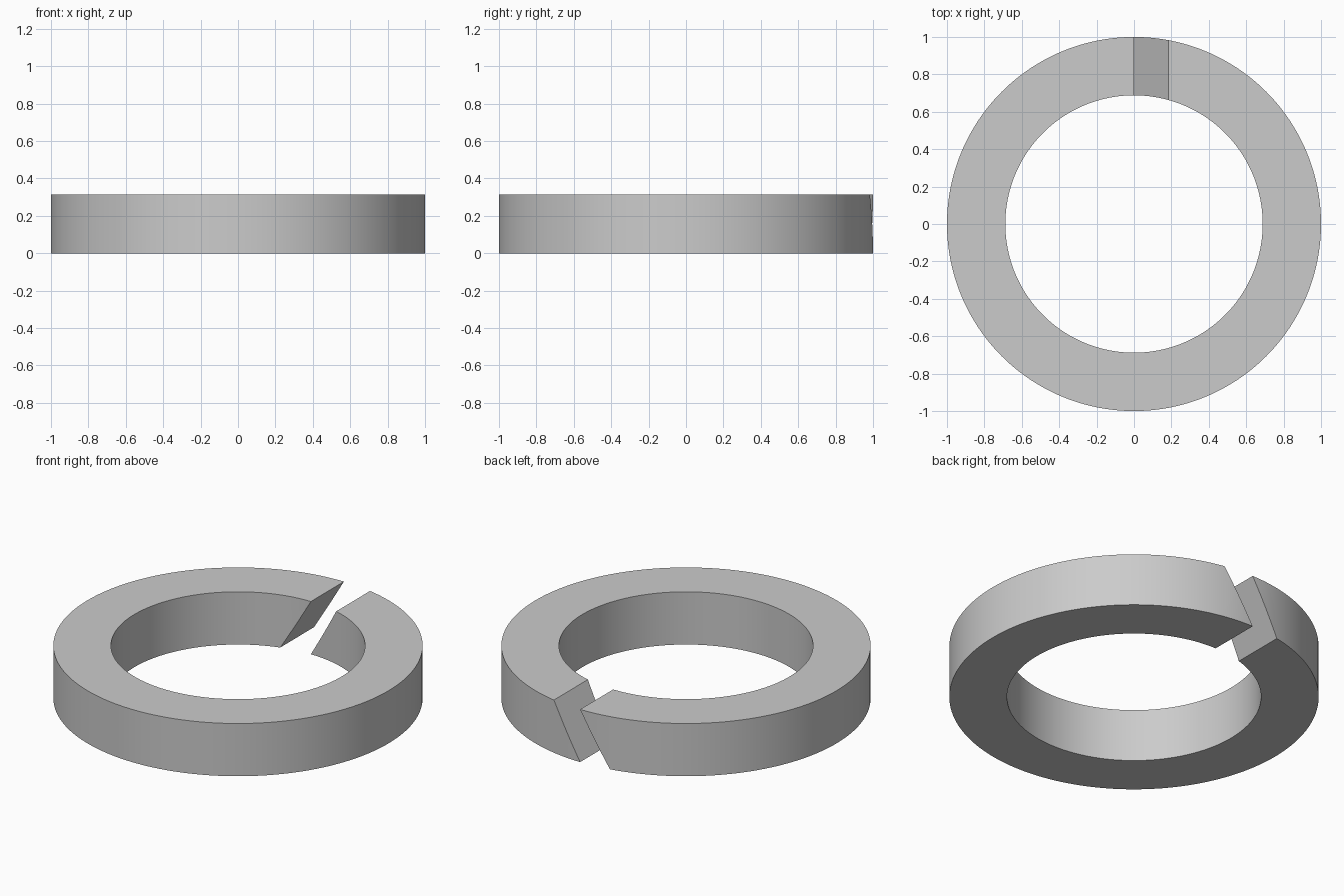
import bpy, bmesh, math

if "Cube" in bpy.data.objects:
    bpy.data.objects.remove(bpy.data.objects["Cube"])

R_OUT, R_IN, H = 1.0, 0.688, 0.315   # ring size
GAP = 0.185                          # slot width, also its slant over the height
SEGMENTS = 192


def make_object(name, bm):
    bmesh.ops.recalc_face_normals(bm, faces=bm.faces)
    mesh = bpy.data.meshes.new(name)
    bm.to_mesh(mesh)
    bm.free()
    obj = bpy.data.objects.new(name, mesh)
    bpy.context.collection.objects.link(obj)
    return obj


# Ring: rectangular section spun around z
bm = bmesh.new()
section = [bm.verts.new((0, r, z)) for r, z in
           ((R_IN, 0), (R_OUT, 0), (R_OUT, H), (R_IN, H))]
edges = [bm.edges.new((section[i], section[(i + 1) % 4])) for i in range(4)]
bmesh.ops.spin(bm, geom=section + edges, cent=(0, 0, 0), axis=(0, 0, 1),
               angle=math.tau, steps=SEGMENTS, use_merge=True)
bmesh.ops.remove_doubles(bm, verts=bm.verts, dist=1e-5)
ring = make_object("split_washer", bm)

# Slanted slot cutter: parallelogram in xz, extruded along y
bm = bmesh.new()
profile = []
for z, side in ((-0.1, -1), (-0.1, 0), (H + 0.1, 0), (H + 0.1, -1)):
    profile.append(bm.verts.new((GAP * z / H + GAP * side, 0.4, z)))
face = bm.faces.new(profile)
new = bmesh.ops.extrude_face_region(bm, geom=[face])["geom"]
bmesh.ops.translate(bm, vec=(0, 0.8, 0),
                    verts=[v for v in new if isinstance(v, bmesh.types.BMVert)])
cutter = make_object("slot_cutter", bm)
cutter.hide_render = True

# Cut the slot
cut = ring.modifiers.new("slot", "BOOLEAN")
cut.operation = "DIFFERENCE"
cut.solver = "EXACT"
cut.object = cutter
bpy.context.view_layer.objects.active = ring
ring.select_set(True)
bpy.ops.object.modifier_apply(modifier=cut.name)
bpy.data.objects.remove(cutter)

# Smooth round walls, crisp edges
bpy.ops.object.shade_smooth_by_angle(angle=math.radians(30))
